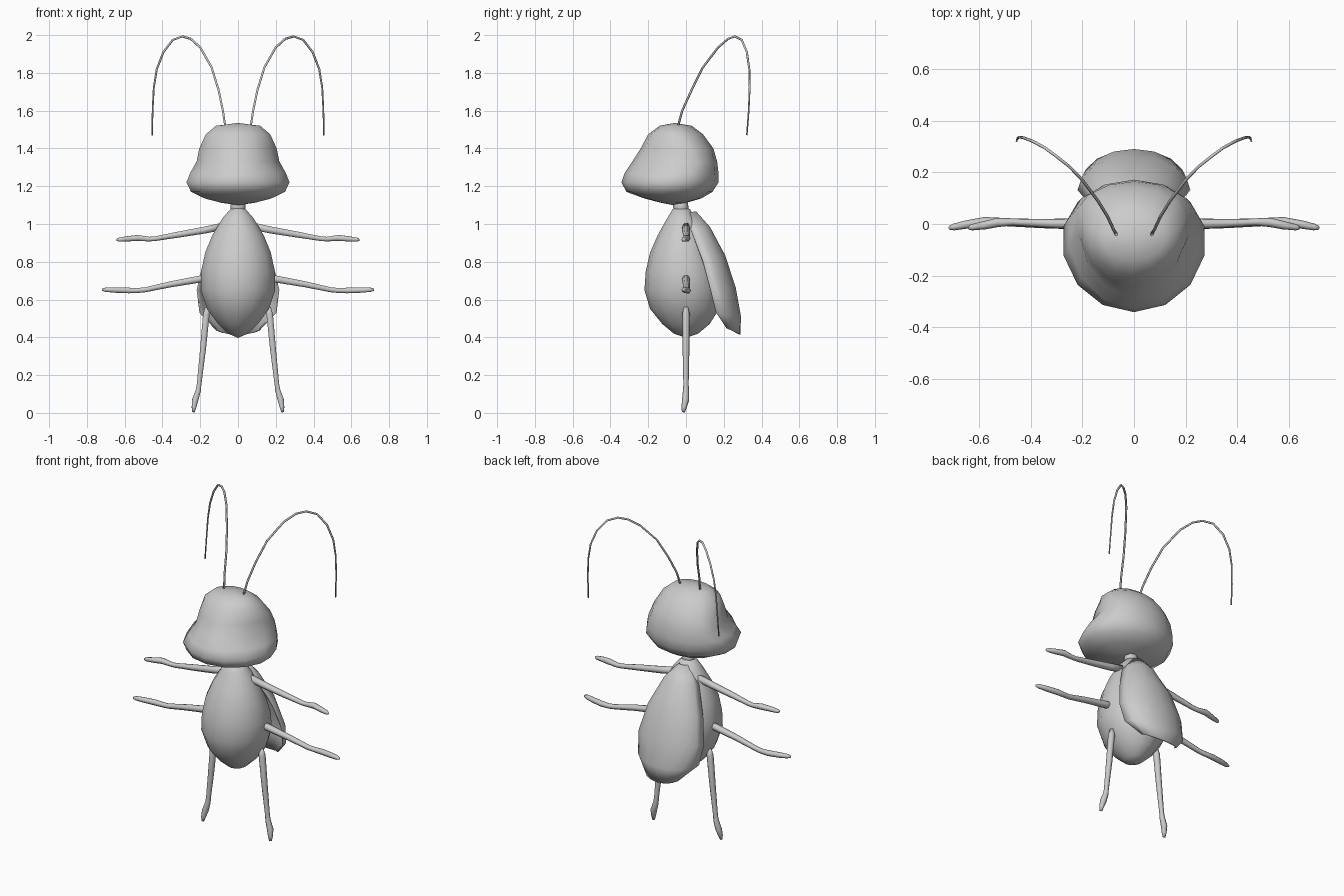
import bpy, bmesh, math
from mathutils import Vector


def finish(bm, name):
    bmesh.ops.recalc_face_normals(bm, faces=bm.faces)
    me = bpy.data.meshes.new(name)
    bm.to_mesh(me)
    bm.free()
    for p in me.polygons:
        p.use_smooth = True
    ob = bpy.data.objects.new(name, me)
    bpy.context.collection.objects.link(ob)
    return ob


def loft(name, rings, top, bottom, n=14):
    """Rings of (z, front y, back y, half width, y of widest point), with end poles (y, z)."""
    bm = bmesh.new()
    loops = []
    for z, yf, yb, w, yc in rings:
        loop = []
        for i in range(n):
            a = 2 * math.pi * i / n + math.pi / 2
            s = math.sin(a)
            y = yc + s * ((yb - yc) if s > 0 else (yc - yf))
            loop.append(bm.verts.new((w * math.cos(a), y, z)))
        loops.append(loop)
    for a, b in zip(loops, loops[1:]):
        for i in range(n):
            j = (i + 1) % n
            bm.faces.new((a[i], a[j], b[j], b[i]))
    for loop, (y, z) in ((loops[0], top), (loops[-1], bottom)):
        pole = bm.verts.new((0, y, z))
        for i in range(n):
            bm.faces.new((loop[i], loop[(i + 1) % n], pole))
    return finish(bm, name)


def tube(name, pts, resolution=1):
    """Tapered tube through points (x, y, z, radius)."""
    cu = bpy.data.curves.new(name, 'CURVE')
    cu.dimensions = '3D'
    cu.bevel_depth = 1.0
    cu.bevel_resolution = resolution
    cu.use_fill_caps = True
    sp = cu.splines.new('POLY')
    sp.points.add(len(pts) - 1)
    for p, (x, y, z, r) in zip(sp.points, pts):
        p.co = (x, y, z, 1)
        p.radius = r
    tmp = bpy.data.objects.new(name + "_curve", cu)
    bm = bmesh.new()
    me = bpy.data.meshes.new_from_object(tmp)
    bm.from_mesh(me)
    bmesh.ops.remove_doubles(bm, verts=bm.verts, dist=1e-5)
    bpy.data.objects.remove(tmp)
    bpy.data.meshes.remove(me)
    return finish(bm, name)


def pair(name, pts):
    for side, s in (("right", 1), ("left", -1)):
        tube(side + "_" + name, [(s * x, y, z, r) for x, y, z, r in pts])


# Head: broad muzzle low at the front, pinched at the eyes
loft("head", [
    (1.520, -.14, .03, .12, -.06),
    (1.475, -.20, .09, .175, -.05),
    (1.40, -.24, .145, .21, -.01),
    (1.33, -.285, .165, .225, .03),
    (1.27, -.325, .172, .26, -.02),
    (1.22, -.342, .172, .28, -.06),
    (1.17, -.315, .14, .255, -.08),
    (1.135, -.22, .08, .18, -.07),
    (1.112, -.13, .0, .09, -.07)], (-.06, 1.535), (-.07, 1.10))

# Neck
tube("neck", [(0, -.035, 1.14, .038), (0, -.02, 1.04, .042)], 2)

# Egg-shaped body
loft("body", [
    (1.08, -.07, .02, .04, -.025),
    (1.03, -.10, .05, .085, -.02),
    (.94, -.15, .10, .14, -.02),
    (.85, -.19, .14, .178, -.02),
    (.75, -.213, .17, .20, -.01),
    (.65, -.22, .185, .202, -.01),
    (.55, -.19, .175, .168, -.005),
    (.47, -.125, .125, .108, 0),
    (.42, -.065, .065, .055, 0)], (-.025, 1.09), (0, .397))

# Wing case: curved shell, each row runs from a side edge over the ridge
rows = [((.035, -.02, 1.05), (.05, 1.065)),
        ((.11, .03, .96), (.125, .98)),
        ((.18, .09, .80), (.205, .83)),
        ((.215, .13, .65), (.26, .66)),
        ((.20, .16, .53), (.287, .51)),
        ((.12, .215, .45), (.284, .415))]
bm = bmesh.new()
grid = []
N = 8
for (xe, ye, ze), (yc, zc) in rows:
    row = []
    for i in range(N + 1):
        t = (i / N * 2 - 1) * math.pi / 2
        k = 1 - math.cos(t)
        row.append(bm.verts.new((xe * math.sin(t), yc + (ye - yc) * k, zc + (ze - zc) * k)))
    grid.append(row)
for a, b in zip(grid, grid[1:]):
    for i in range(N):
        bm.faces.new((a[i], a[i + 1], b[i + 1], b[i]))
wing = finish(bm, "wing_case")
mod = wing.modifiers.new("thickness", 'SOLIDIFY')
mod.thickness = .008
mod.offset = 0

# Arms with slim hands
pair("upper_arm", [(.07, 0, .99, .022), (.18, 0, .967, .021), (.32, .002, .943, .018),
                   (.44, .006, .922, .014), (.47, .008, .92, .014), (.53, .006, .926, .018),
                   (.58, -.005, .922, .016), (.63, -.013, .917, .012), (.642, -.016, .916, .006)])
pair("lower_arm", [(.13, 0, .72, .022), (.22, 0, .705, .021), (.36, .002, .68, .018),
                   (.49, .006, .652, .015), (.53, .01, .648, .015), (.58, .01, .648, .017),
                   (.65, -.002, .65, .016), (.70, -.012, .652, .013), (.719, -.016, .652, .006)])

# Legs with slim feet
pair("leg", [(.163, 0, .56, .012), (.168, 0, .52, .02), (.185, 0, .34, .018),
             (.206, 0, .15, .014), (.21, 0, .12, .016), (.226, -.002, .07, .019),
             (.233, -.01, .03, .014), (.236, -.014, .004, .008)])

# Antennae
pair("antenna", [(.065, -.047, 1.50, .006), (.08, -.02, 1.60, .006), (.103, .03, 1.71, .006),
                 (.14, .09, 1.83, .006), (.20, .17, 1.935, .006), (.25, .222, 1.98, .006),
                 (.295, .258, 1.993, .006), (.345, .295, 1.975, .006), (.395, .322, 1.91, .006),
                 (.43, .335, 1.82, .0055), (.446, .337, 1.72, .005), (.452, .332, 1.60, .0045),
                 (.455, .322, 1.47, .004)])
